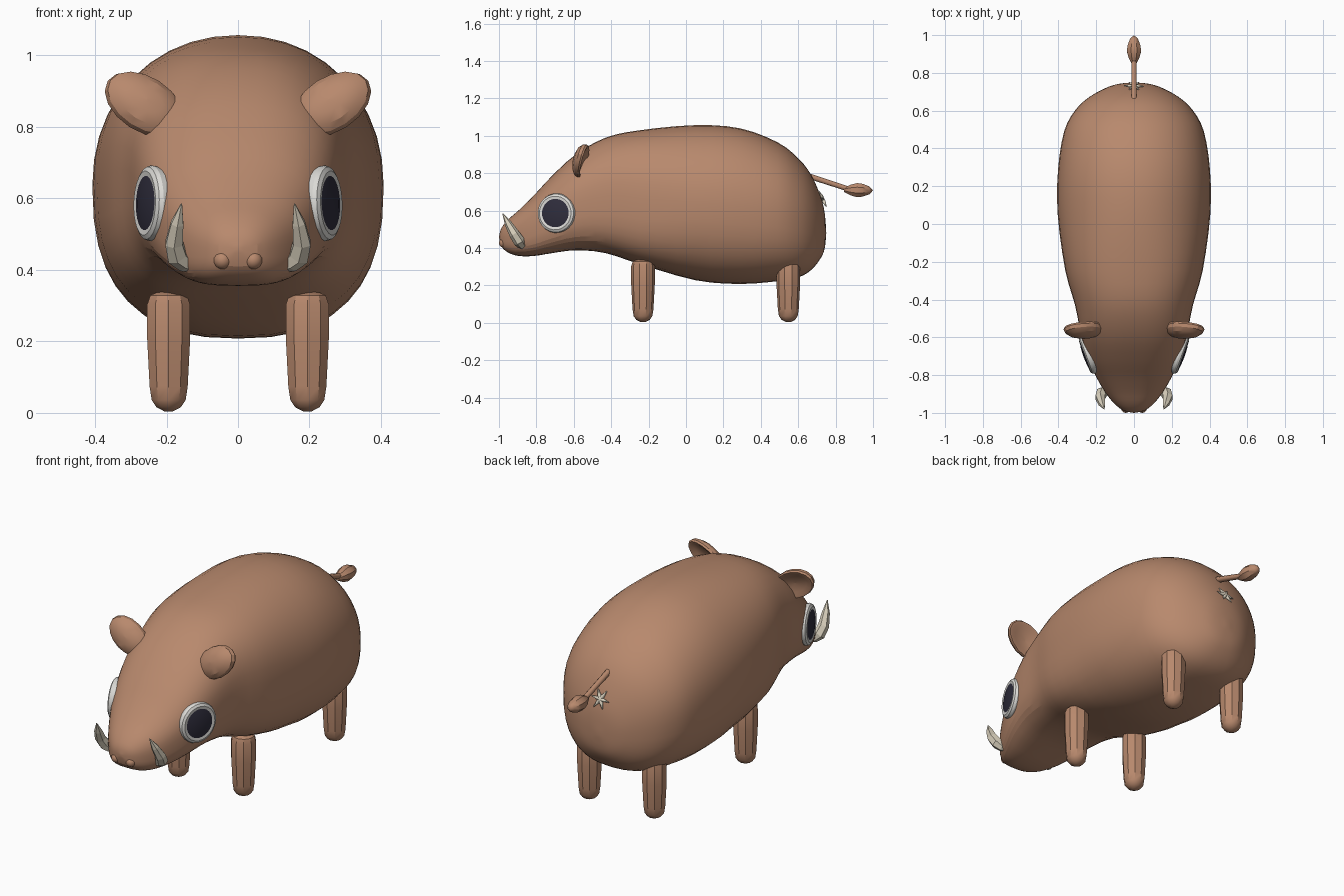
import bpy, bmesh, math
from mathutils import Vector

cube = bpy.data.objects.get("Cube")
if cube:
    bpy.data.objects.remove(cube, do_unlink=True)


def material(name, rgb):
    m = bpy.data.materials.new(name)
    m.use_nodes = True
    m.diffuse_color = (*rgb, 1)
    m.node_tree.nodes["Principled BSDF"].inputs["Base Color"].default_value = (*rgb, 1)
    return m


HIDE = material("brown hide", (0.48, 0.25, 0.153))
IVORY = material("ivory", (0.68, 0.62, 0.50))
EYE_WHITE = material("eye white", (0.72, 0.71, 0.68))
PUPIL = material("dark pupil", (0.028, 0.026, 0.045))


def skin(name, rings, mats, smooth=None):
    """Join equal-sized rings of points into a closed surface."""
    bm = bmesh.new()
    loops = [[bm.verts.new(p) for p in ring] for ring in rings]
    for a, b in zip(loops, loops[1:]):
        n = len(a)
        for i in range(n):
            j = (i + 1) % n
            bm.faces.new((a[i], a[j], b[j], b[i]))
    bm.faces.new(loops[0])
    bm.faces.new(loops[-1])
    bmesh.ops.remove_doubles(bm, verts=bm.verts, dist=1e-5)
    bmesh.ops.recalc_face_normals(bm, faces=bm.faces)
    mesh = bpy.data.meshes.new(name)
    bm.to_mesh(mesh)
    bm.free()
    obj = bpy.data.objects.new(name, mesh)
    bpy.context.collection.objects.link(obj)
    for m in mats:
        mesh.materials.append(m)
    if smooth:
        bpy.ops.object.select_all(action="DESELECT")
        obj.select_set(True)
        bpy.context.view_layer.objects.active = obj
        bpy.ops.object.shade_smooth_by_angle(angle=math.radians(smooth))
    return obj


def circle(center, axis, radius, sides):
    axis = Vector(axis).normalized()
    u = axis.cross(Vector((0, 0.86, 0.5))).normalized()
    v = axis.cross(u)
    steps = [2 * math.pi * (i + 0.5) / sides for i in range(sides)]
    return [Vector(center) + radius * (u * math.cos(t) + v * math.sin(t)) for t in steps]


def lathe(name, profile, loc, axis, sides, mats, smooth=None):
    """Turn (radius, distance along axis) pairs around an axis."""
    d = Vector(axis).normalized()
    rings = [circle(Vector(loc) + d * h, d, r, sides) for r, h in profile]
    return skin(name, rings, mats, smooth)


def spline(rows, steps):
    """Smoothly interpolate rows of numbers."""
    rows = [Vector(r) for r in rows]
    out = []
    for i in range(len(rows) - 1):
        p0, p1, p2 = rows[max(i - 1, 0)], rows[i], rows[i + 1]
        p3 = rows[min(i + 2, len(rows) - 1)]
        for s in range(steps):
            t = s / steps
            out.append(0.5 * (2 * p1 + (p2 - p0) * t + (2 * p0 - 5 * p1 + 4 * p2 - p3) * t * t
                              + (3 * p1 - p0 - 3 * p2 + p3) * t ** 3))
    return out + [rows[-1]]


# Body and head: y, underside, top, half width
stations = [
    (-1.0, 0.46, 0.46, 0.0), (-0.988, 0.41, 0.505, 0.055), (-0.95, 0.375, 0.553, 0.105),
    (-0.89, 0.357, 0.606, 0.153), (-0.81, 0.358, 0.685, 0.2), (-0.72, 0.372, 0.782, 0.242),
    (-0.59, 0.388, 0.9, 0.28), (-0.43, 0.373, 0.99, 0.312), (-0.245, 0.313, 1.03, 0.364),
    (0.05, 0.228, 1.057, 0.404), (0.29, 0.208, 1.04, 0.402), (0.49, 0.223, 0.965, 0.37),
    (0.6, 0.243, 0.88, 0.313), (0.67, 0.283, 0.79, 0.24), (0.72, 0.345, 0.675, 0.15),
    (0.742, 0.4, 0.585, 0.08), (0.75, 0.48, 0.48, 0.0),
]
SIDES = 40
rings = []
for y, low, high, half in spline(stations, 3):
    head = min(1, max(0, (0.05 - y) / 0.3))      # squarer cross-section towards the head
    mid, tall = (low + high) / 2, (high - low) / 2
    ring = []
    for i in range(SIDES):
        t = 2 * math.pi * i / SIDES
        c, s = math.cos(t), math.sin(t)
        power = 2 / (2.5 + 0.8 * head) if s < 0 else 2 / (2.1 + 0.2 * head)
        ring.append((half * math.copysign(abs(c) ** power, c), y,
                     mid + tall * math.copysign(abs(s) ** power, s)))
    rings.append(ring)
skin("body", rings, [HIDE], 12)


def ear(name, side):
    """Thin oval shell with a hollow back."""
    center = Vector((side * 0.26, -0.565, 0.867))
    long_axis = Vector((side * 0.84, 0.03, 0.54)).normalized()
    front = Vector((0, -0.9, 0.38))
    front = (front - long_axis * front.dot(long_axis)).normalized()
    wide = long_axis.cross(front)
    profile = [(0.01, 0.038), (0.4, 0.034), (0.75, 0.022), (0.95, 0.004), (1.0, -0.014),
               (0.95, -0.024), (0.82, -0.022), (0.6, -0.012), (0.01, -0.006)]
    steps = [2 * math.pi * i / 16 for i in range(16)]
    rings = [[center + long_axis * (r * 0.122 * math.cos(t))
              + wide * (r * 0.08 * math.sin(t)) + front * depth for t in steps]
             for r, depth in profile]
    skin(name, rings, [HIDE], 25)


def tusk(name, side):
    path = [(0.125, -0.87, 0.408, 0.016), (0.148, -0.88, 0.418, 0.025),
            (0.17, -0.893, 0.437, 0.031), (0.179, -0.918, 0.475, 0.028),
            (0.17, -0.95, 0.53, 0.02), (0.158, -0.98, 0.585, 0.002)]
    points = [Vector((side * x, y, z)) for x, y, z, _ in path]
    rings = []
    for i, p in enumerate(points):
        tangent = points[min(i + 1, 5)] - points[max(i - 1, 0)]
        rings.append(circle(p, tangent, path[i][3], 6))
    skin(name, rings, [IVORY])


leg_profile = [(0.012, 0.0), (0.036, 0.012), (0.05, 0.032), (0.056, 0.07), (0.063, 0.2),
               (0.063, 0.3), (0.054, 0.325), (0.03, 0.335)]
eye_profile = [(0.1, -0.04), (0.106, -0.012), (0.102, 0.0), (0.09, 0.007),
               (0.076, 0.005), (0.05, 0.011), (0.0, 0.014)]
ball = [(math.sin(math.pi * i / 8), -math.cos(math.pi * i / 8)) for i in range(9)]

# Paired parts
for side, label in ((1, "left"), (-1, "right")):
    ear(label + "_ear", side)
    tusk(label + "_tusk", side)
    for end, y in (("front", -0.23), ("back", 0.547)):
        lathe(f"{end}_{label}_leg", leg_profile, (side * 0.194, y, 0.004), (0, 0, 1), 10,
              [HIDE], 30)

    # Eye disc with a dark centre
    center = Vector((side * 0.255, -0.697, 0.587))
    outward = Vector((side * 0.94, -0.34, 0.03)).normalized()
    eye = lathe(label + "_eye", eye_profile, center, outward, 24, [EYE_WHITE, PUPIL], 20)
    for face in eye.data.polygons:
        offset = face.center - center
        depth = offset.dot(outward)
        if depth > 0 and (offset - outward * depth).length < 0.074:
            face.material_index = 1

    lathe(label + "_nostril", [(r * 0.026, h * 0.026) for r, h in ball],
          (side * 0.043, -0.974, 0.427), (0, -1, 0), 12, [HIDE], 40)

# Tail with a pointed tuft
root, tip = Vector((0, 0.64, 0.79)), Vector((0, 0.87, 0.715))
lathe("tail", [(0.016, 0), (0.014, (tip - root).length)], root, tip - root, 8, [HIDE], 50)
lathe("tail_tuft", [(0.012, 0), (0.031, 0.035), (0.041, 0.07), (0.037, 0.1), (0.023, 0.135),
                    (0.0, 0.155)], (0, 0.845, 0.711), (0, 1, -0.02), 8, [HIDE], 40)

# Small star of crossed spindles under the tail
for i, degrees in enumerate((5, 60, 120)):
    t = math.radians(degrees)
    arm = Vector((math.cos(t), -0.42 * math.sin(t), 0.9 * math.sin(t)))
    lathe(f"rump_star_arm_{i + 1}", [(0.002, -0.052), (0.009, -0.02), (0.009, 0.02),
                                     (0.002, 0.052)],
          (0, 0.731, 0.662), arm, 6, [IVORY], 60)
